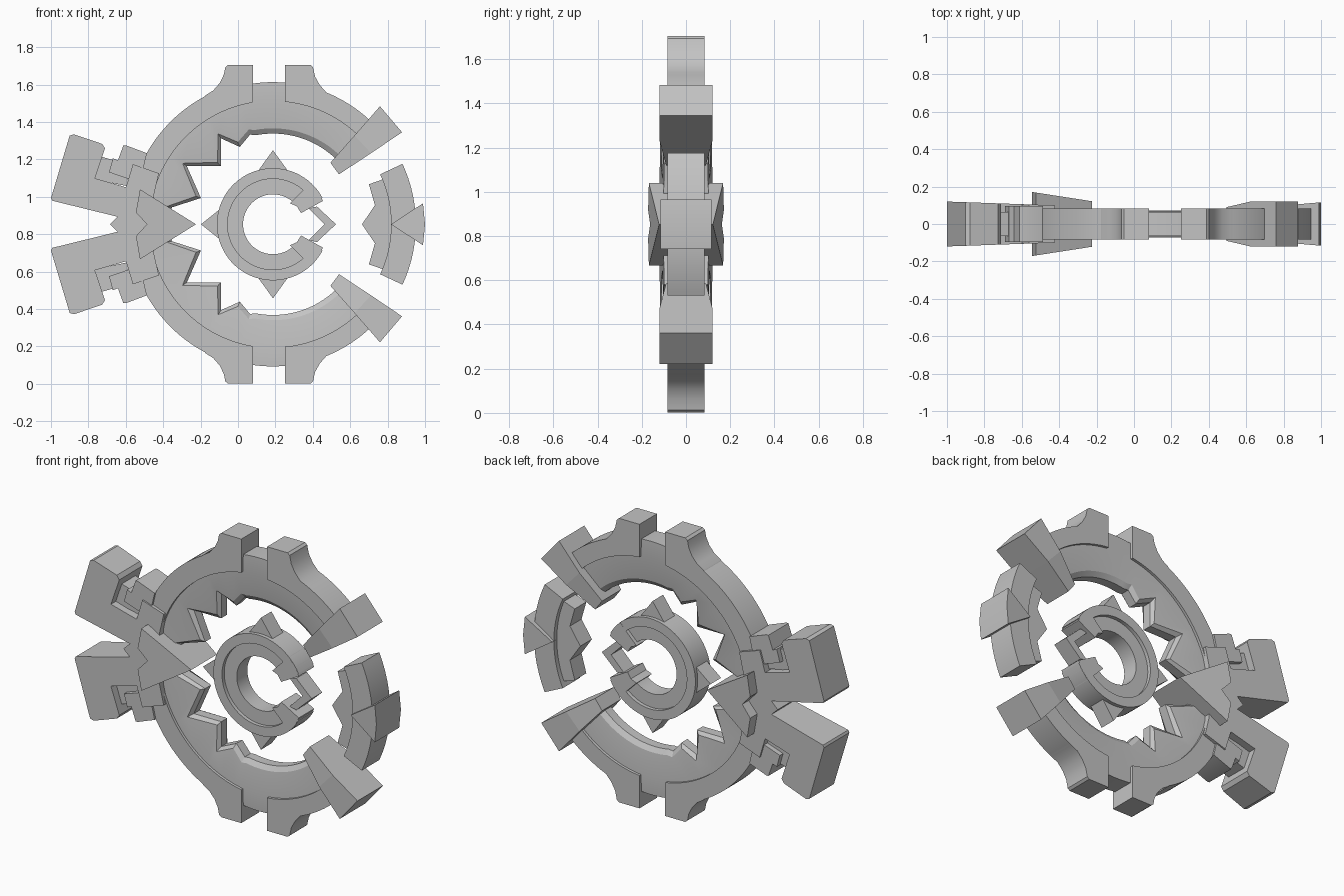
import bpy, bmesh, math

cube = bpy.data.objects.get("Cube")
if cube:
    bpy.data.objects.remove(cube, do_unlink=True)

CENTRE = (0.187, 0, 0.853)   # axis of the rings

grey = bpy.data.materials.new("plain grey")
grey.use_nodes = True
grey.diffuse_color = (0.55, 0.55, 0.55, 1)
grey.node_tree.nodes["Principled BSDF"].inputs["Base Color"].default_value = (0.55, 0.55, 0.55, 1)


def finish(name, bm, mirror):
    bmesh.ops.recalc_face_normals(bm, faces=bm.faces)
    me = bpy.data.meshes.new(name)
    bm.to_mesh(me)
    bm.free()
    me.materials.append(grey)
    ob = bpy.data.objects.new(name, me)
    bpy.context.collection.objects.link(ob)
    ob.location = CENTRE
    bpy.ops.object.select_all(action='DESELECT')
    ob.select_set(True)
    bpy.context.view_layer.objects.active = ob
    bpy.ops.object.shade_smooth_by_angle(angle=math.radians(25))
    if mirror:
        mod = ob.modifiers.new("Mirror", 'MIRROR')
        mod.use_axis = (False, False, True)
        mod.use_mirror_merge = False
    return ob


def prism(name, pts, depth, mirror=False):
    """Outline in x,z given a half depth (number or function of x,z)."""
    d = depth if callable(depth) else (lambda x, z: depth)
    bm = bmesh.new()
    front = [bm.verts.new((x, -d(x, z), z)) for x, z in pts]
    back = [bm.verts.new((x, d(x, z), z)) for x, z in pts]
    bm.faces.new(front)
    bm.faces.new(back[::-1])
    n = len(pts)
    for i in range(n):
        j = (i + 1) % n
        bm.faces.new((front[i], front[j], back[j], back[i]))
    return finish(name, bm, mirror)


def arc(r, a0, a1, n=24):
    angles = [math.radians(a0 + (a1 - a0) * i / n) for i in range(n + 1)]
    return [(r * math.cos(a), r * math.sin(a)) for a in angles]


def both(pts):
    """Close an upper half outline with its reflection below."""
    return pts + [(x, -z) for x, z in reversed(pts) if abs(z) > 1e-6]


# Toothed inner ring: thins inward, with a bevelled inner edge
stations = [(41 + 3 * i, 0.485) for i in range(21)]
stations += [(104.3, 0.495), (113.2, 0.45), (121.2, 0.537), (131.9, 0.417),
             (146, 0.555), (160, 0.41), (170.5, 0.548), (180, 0.555)]
bm = bmesh.new()
rows = []
for ang, r in stations:
    a = math.radians(ang)
    lip = r + 0.028
    half = [(0.76, 0.064), (0.66, 0.067), (lip, 0.067 - 0.13 * (0.66 - lip)), (r, 0.028)]
    loop = [(q, -y) for q, y in half] + [(q, y) for q, y in reversed(half)]
    rows.append([bm.verts.new((q * math.cos(a), y, q * math.sin(a))) for q, y in loop])
for r0, r1 in zip(rows, rows[1:]):
    for i in range(8):
        j = (i + 1) % 8
        bm.faces.new((r0[i], r0[j], r1[j], r1[i]))
bm.faces.new(rows[0])
bm.faces.new(rows[-1])
finish("toothed_ring", bm, True)

# Raised outer plates, each ending in a boss beside the gap
prism("left_boss_plate",
      [(0.205, 0.853), (0.065, 0.853), (0.065, 0.655)][1:1]
      + [(-0.107, 0.655), (-0.107, 0.852), (-0.24, 0.852), (-0.255, 0.84), (-0.263, 0.8),
         (-0.285, 0.755), (-0.32, 0.715), (-0.36, 0.69)]
      + arc(0.775, 118, 168) + arc(0.66, 168, 99.5), 0.083, True)
prism("right_boss_plate",
      arc(0.658, 41, 84.4)
      + [(0.064, 0.852), (0.2, 0.852), (0.214, 0.84), (0.225, 0.79),
         (0.25, 0.745), (0.285, 0.705), (0.33, 0.685)]
      + arc(0.76, 64, 41), 0.083, True)

# Flared clamps at the open right ends
prism("clamp_outer", [(0.572, 0.631), (0.69, 0.492), (0.524, 0.38), (0.436, 0.475)], 0.12, True)
prism("clamp_inner", [(0.436, 0.475), (0.524, 0.38), (0.353, 0.267), (0.307, 0.329)],
      lambda x, z: 0.12 if x > 0.4 else 0.09, True)

# Hooked blocks on the left
prism("hook_block",
      [(-1.087, 0.474), (-1.064, 0.481), (-0.914, 0.43), (-0.898, 0.406), (-0.952, 0.246),
       (-0.786, 0.198), (-0.749, 0.321), (-0.61, 0.273), (-0.636, 0.16), (-0.636, 0.0),
       (-0.872, 0.0), (-0.83, 0.04), (-1.18, 0.126), (-1.187, 0.14)],
      lambda x, z: 0.12 - 0.035 * (x + 1.187), True)
prism("hook_link", [(-0.925, 0.364), (-0.81, 0.33), (-0.76, 0.2), (-0.955, 0.24)], 0.065, True)
prism("hook_catch",
      [(-0.8, 0.422), (-0.786, 0.422), (-0.674, 0.38), (-0.7, 0.27), (-0.765, 0.24),
       (-0.877, 0.278), (-0.856, 0.353), (-0.829, 0.342)], 0.095, True)

# Large inward spike on the left
prism("left_spike", both([(-0.412, 0), (-0.711, 0.187), (-0.733, 0.064), (-0.674, 0)]),
      lambda x, z: 0.168 - 0.155 * (x + 0.711))

# Detached segment on the right
prism("right_segment", arc(0.764, -25, 25) + arc(0.632, 25, -25), 0.083)
prism("right_segment_teeth",
      both([(0.476, 0), (0.545, 0.102), (0.513, 0.214), (0.615, 0.25), (0.66, 0.2)]), 0.055)
prism("right_segment_spike", both([(0.631, 0), (0.802, 0.112), (0.813, 0)]),
      lambda x, z: 0.1 + 0.09 * (x - 0.631))

# Hub: raised rim, recessed inner band and blunt end pieces
prism("hub_rim", arc(0.3, 28, 332, 64) + arc(0.243, 332, 28, 64), 0.072)
prism("hub_band", arc(0.25, 44, 316, 64) + arc(0.16, 316, 44, 64), 0.05)
prism("hub_end", [(0.155, 0.176), (0.2, 0.224), (0.245, 0.173), (0.267, 0.125),
                  (0.15, 0.06), (0.128, 0.096), (0.091, 0.112)], 0.0725, True)

# Hub spikes
prism("hub_side_spike", [(-0.08, 0.285), (0.0, 0.396), (0.08, 0.285)], 0.05, True)
prism("hub_left_spike", both([(-0.385, 0), (-0.285, 0.08)]), 0.05)
prism("hub_right_chevron",
      both([(0.337, 0), (0.235, 0.095), (0.19, 0.085), (0.275, 0.0)]), 0.05)
